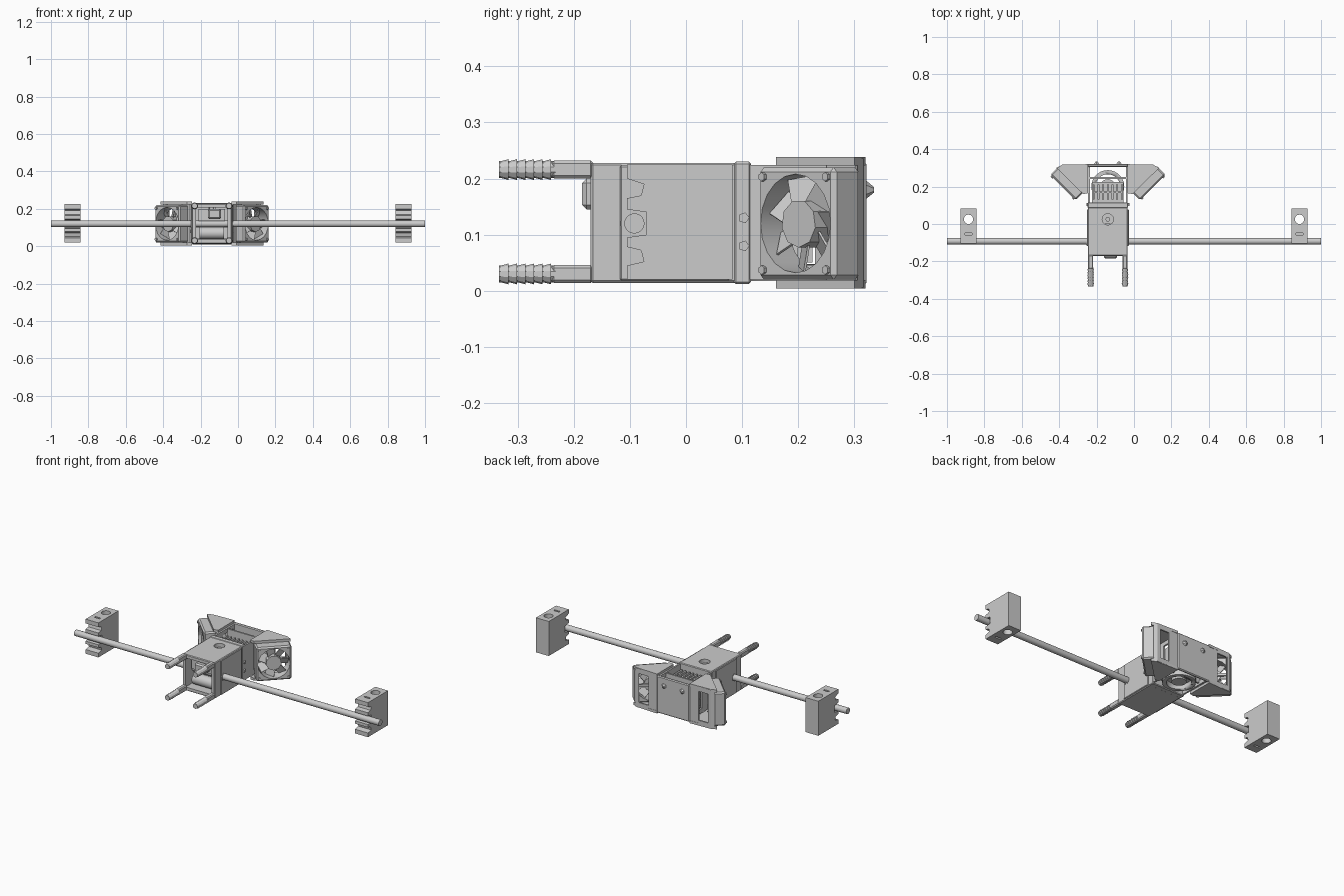
import bpy, bmesh, math
from mathutils import Matrix, Vector

if "Cube" in bpy.data.objects:
    bpy.data.objects.remove(bpy.data.objects["Cube"])

CX = -0.14  # centre of the carriage


def finish(name, bm, mat=None):
    if mat:
        bm.transform(mat)
    bmesh.ops.recalc_face_normals(bm, faces=bm.faces)
    me = bpy.data.meshes.new(name)
    bm.to_mesh(me)
    bm.free()
    ob = bpy.data.objects.new(name, me)
    bpy.context.collection.objects.link(ob)
    return ob


def box(name, x0, x1, y0, y1, z0, z1, mat=None, bevel=0):
    bm = bmesh.new()
    bmesh.ops.create_cube(bm, size=1)
    for v in bm.verts:
        v.co = Vector(((x0 + x1) / 2 + v.co.x * (x1 - x0), (y0 + y1) / 2 + v.co.y * (y1 - y0),
                       (z0 + z1) / 2 + v.co.z * (z1 - z0)))
    if bevel:
        bmesh.ops.bevel(bm, geom=bm.edges[:], offset=bevel, segments=1, affect='EDGES')
    return finish(name, bm, mat)


def cyl(name, axis, c, r, length, n=24, r2=None, mat=None):
    bm = bmesh.new()
    bmesh.ops.create_cone(bm, cap_ends=True, segments=n, radius1=r,
                          radius2=r if r2 is None else r2, depth=length)
    rot = {'x': Matrix.Rotation(math.pi / 2, 4, 'Y'), 'y': Matrix.Rotation(-math.pi / 2, 4, 'X'),
           'z': Matrix()}[axis]
    bm.transform(Matrix.Translation(c) @ rot)
    ob = finish(name, bm, mat)
    if n >= 16:
        ob.data.shade_smooth()
        ob.data.set_sharp_from_angle(angle=math.radians(35))
    return ob


def prism(name, pts, axis, a, b):
    # extrude a 2D outline: axis x takes (y, z) points, axis z takes (x, y) points
    bm = bmesh.new()
    vs = [bm.verts.new((a, p, q) if axis == 'x' else (p, q, a)) for p, q in pts]
    f = bm.faces.new(vs)
    r = bmesh.ops.extrude_face_region(bm, geom=[f])
    d = (b - a, 0, 0) if axis == 'x' else (0, 0, b - a)
    bmesh.ops.translate(bm, vec=d, verts=[g for g in r['geom'] if isinstance(g, bmesh.types.BMVert)])
    return finish(name, bm)


def cut(ob, *cutters):
    for c in cutters:
        m = ob.modifiers.new('cut', 'BOOLEAN')
        m.operation, m.solver, m.object = 'DIFFERENCE', 'EXACT', c
        bpy.context.view_layer.objects.active = ob
        bpy.ops.object.modifier_apply(modifier=m.name)
        bpy.data.objects.remove(c)
    return ob


# long rod
cyl('rod', 'x', (0, -0.092, 0.12), 0.018, 2.0, 20)

# end blocks with notched front faces
outline = [(0.083, 0.02), (0.083, 0.225), (-0.105, 0.225), (-0.105, 0.2), (-0.075, 0.19), (-0.08, 0.17),
           (-0.105, 0.165), (-0.105, 0.145), (-0.07, 0.14), (-0.07, 0.1), (-0.105, 0.095),
           (-0.105, 0.078), (-0.08, 0.072), (-0.075, 0.052), (-0.105, 0.045), (-0.105, 0.02)]
for s, side in ((1, 'right'), (-1, 'left')):
    b = prism('end_block_' + side, outline, 'x', s * 0.885 - 0.042, s * 0.885 + 0.042)
    cut(b, cyl('c', 'z', (s * 0.885, 0.025, 0.12), 0.025, 0.5),
        box('c', s * 0.885 - 0.018, s * 0.885 + 0.018, -0.058, -0.047, 0.19, 0.3),
        box('c', s * 0.885 - 0.018, s * 0.885 + 0.018, -0.058, -0.047, -0.1, 0.05))

# carriage body, open at the front
body = box('carriage_body', CX - 0.106, CX + 0.106, -0.17, 0.09, 0.014, 0.228, bevel=0.004)
cut(body, box('c', CX - 0.085, CX + 0.085, -0.3, 0.0, 0.035, 0.207),
    cyl('c', 'z', (CX, 0.025, 0.2), 0.03, 0.2),
    cyl('c', 'x', (CX, -0.095, 0.12), 0.0181, 0.5))
cyl('top_collar', 'z', (CX, 0.025, 0.165), 0.012, 0.1, 16)
box('front_plate', CX - 0.07, CX + 0.07, -0.135, -0.12, 0.135, 0.2)
box('front_tab', CX - 0.02, CX + 0.05, -0.185, -0.12, 0.145, 0.2, bevel=0.008)
cyl('front_roller', 'x', (CX, -0.11, 0.07), 0.032, 0.13)
box('roller_carrier', CX - 0.085, CX + 0.085, -0.09, -0.03, 0.04, 0.1)

# rear flange of the carriage
flange = box('rear_flange', CX - 0.108, CX + 0.108, 0.085, 0.116, 0.012, 0.23, bevel=0.004)

for s, side in ((1, 'right'), (-1, 'left')):
    # side cover and rod collar
    xs = sorted((CX + s * 0.104, CX + s * 0.112))
    box('side_cover_' + side, *xs, -0.118, 0.078, 0.018, 0.224, bevel=0.003)
    cyl('rod_collar_' + side, 'x', (CX + s * 0.111, -0.095, 0.12), 0.021, 0.006)
    for z in (0.08, 0.13):
        cyl('flange_screw_' + side, 'x', (CX + s * 0.11, 0.103, z), 0.01, 0.01, 5)
    # front arms with threaded tips
    for z in (0.03, 0.216):
        x = CX + s * 0.092
        box('arm_' + side, x - 0.014, x + 0.014, -0.24, -0.165, z - 0.016, z + 0.016, bevel=0.005)
        cyl('arm_thread_core', 'y', (x, -0.283, z), 0.015, 0.1, 10)
        for i in range(6):
            cyl('arm_thread', 'y', (x, -0.247 - i * 0.0152, z), 0.015, 0.013, 10, 0.0185)

# rear frame: side walls, rear plate, inner crossbar
for s, side in ((1, 'right'), (-1, 'left')):
    xs = sorted((CX + s * 0.096, CX + s * 0.106))
    w = box('rear_wall_' + side, *xs, 0.112, 0.312, 0.02, 0.224)
    cut(w, box('c', xs[0] - 0.1, xs[1] + 0.1, 0.2, 0.295, 0.045, 0.2))
box('rear_plate', CX - 0.108, CX + 0.108, 0.306, 0.322, 0.01, 0.23, bevel=0.005)
box('rear_crossbar', CX - 0.1, CX + 0.1, 0.24, 0.25, 0.03, 0.22)
for dx, z in ((-0.06, 0.18), (0.06, 0.18)):
    cyl('rear_screw', 'y', (CX + dx, 0.327, z), 0.018, 0.016, 6, 0.005)

# cooling core between the walls
box('core_base', CX - 0.085, CX + 0.085, 0.114, 0.225, 0.05, 0.09)
for i in range(7):
    x = CX - 0.075 + i * 0.025
    box('core_fin', x - 0.005, x + 0.005, 0.13, 0.21, 0.09, 0.2)
box('core_bar', CX - 0.08, CX + 0.08, 0.165, 0.175, 0.09, 0.195)

# bottom ring
ring = cyl('bottom_ring', 'z', (CX, 0.2, 0.032), 0.088, 0.03, 28)
cut(ring, cyl('c', 'z', (CX, 0.2, 0.03), 0.066, 0.2, 28))
cyl('bottom_hub', 'z', (CX, 0.2, 0.035), 0.04, 0.025, 20)

# angled side fans with ducts
for s, side in ((1, 'right'), (-1, 'left')):
    # local frame: x along the fan face, -y is the outward face
    m = Matrix.Translation((CX, 0, 0)) @ Matrix.Diagonal((s, 1, 1, 1)) @ \
        Matrix.Translation((0.215, 0.22, 0.12)) @ Matrix.Rotation(math.pi / 4, 4, 'Z')
    frame = box('fan_frame_' + side, -0.096, 0.096, -0.035, 0.035, -0.1, 0.1, m, 0.008)
    cut(frame, cyl('c', 'y', (0, 0, 0), 0.088, 0.3, 20, mat=m))
    cyl('fan_hub_' + side, 'y', (0, -0.005, 0), 0.043, 0.045, 9, 0.043, m)
    for i in range(7):
        blade = m @ Matrix.Rotation(i * math.tau / 7, 4, 'Y') @ Matrix.Translation((0.06, 0, 0)) \
            @ Matrix.Rotation(0.6, 4, 'X')
        box('fan_blade_' + side, -0.024, 0.024, -0.002, 0.002, -0.026, 0.026, blade)
    box('fan_strut_' + side, -0.092, 0.092, 0.022, 0.03, -0.008, 0.008, m)
    box('fan_strut_' + side, -0.008, 0.008, 0.022, 0.03, -0.092, 0.092, m)
    for a in (-1, 1):
        for b in (-1, 1):
            cyl('fan_screw_' + side, 'y', (a * 0.08, -0.036, b * 0.083), 0.008, 0.01, 6, None, m)

    # duct: top and bottom covers, outer lip and windowed rear face
    tri = [(CX + s * u, y) for u, y in
           ((0.106, 0.165), (0.132, 0.16), (0.275, 0.3), (0.245, 0.314), (0.106, 0.32))]
    prism('duct_top_' + side, tri, 'z', 0.223, 0.238)
    prism('duct_bottom_' + side, tri, 'z', 0.004, 0.019)
    lip = [(CX + s * u, y) for u, y in ((0.246, 0.302), (0.262, 0.306), (0.245, 0.316), (0.225, 0.317))]
    prism('duct_lip_' + side, lip, 'z', 0.006, 0.236)
    xs = sorted((CX + s * 0.106, CX + s * 0.245))
    rear = box('duct_rear_' + side, *xs, 0.308, 0.317, 0.006, 0.236)
    ws = sorted((CX + s * 0.165, CX + s * 0.232))
    cut(rear, box('c', *ws, 0.2, 0.4, 0.035, 0.207))
    guide = [(CX + s * u, y) for u, y in ((0.165, 0.316), (0.157, 0.316), (0.108, 0.25), (0.116, 0.25))]
    prism('duct_guide_' + side, guide, 'z', 0.015, 0.227)
